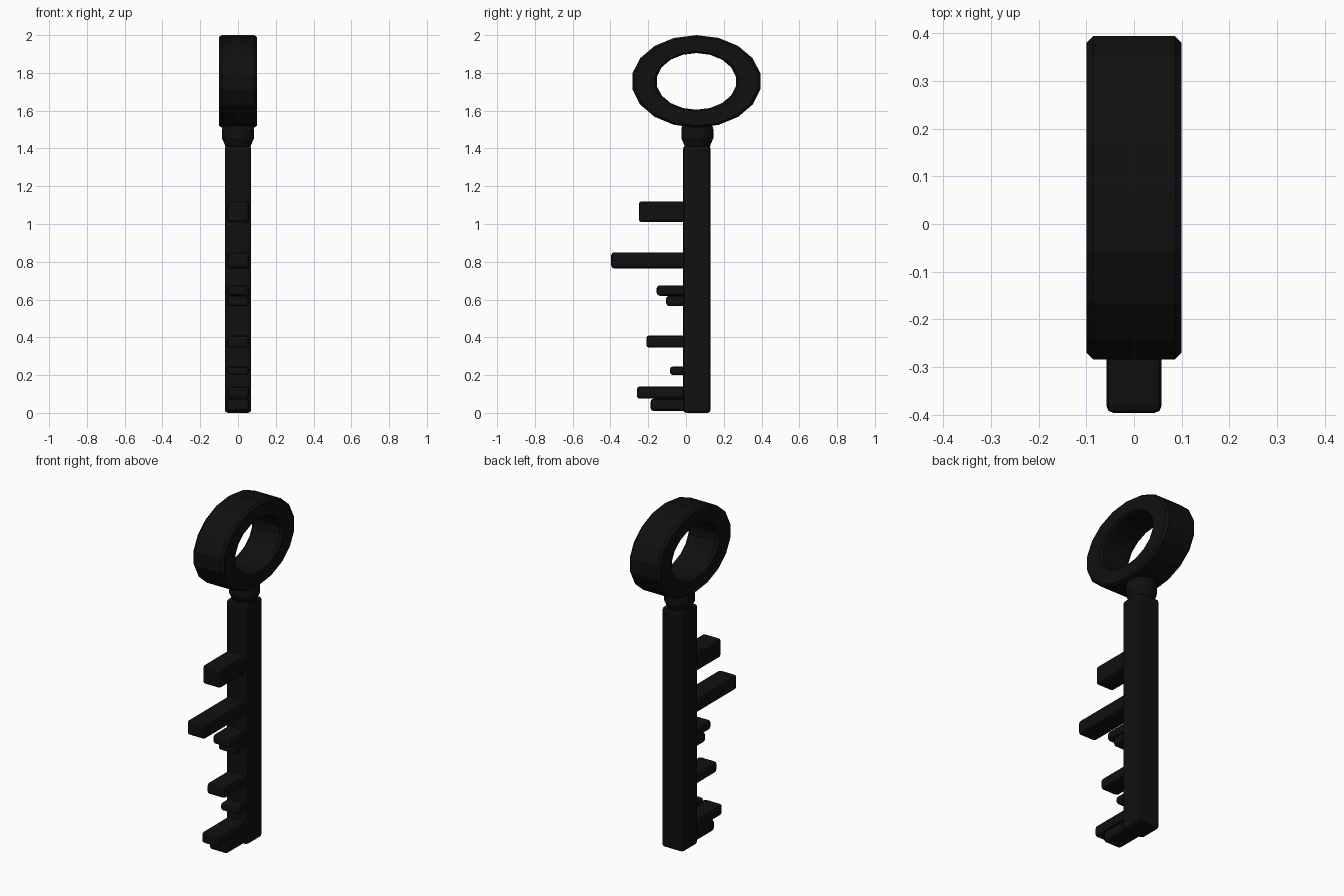
import bpy
import bmesh
from math import cos, sin, tau

if "Cube" in bpy.data.objects:
    bpy.data.objects.remove(bpy.data.objects["Cube"], do_unlink=True)

BLACK = (0.005, 0.005, 0.005, 1)
black = bpy.data.materials.new("black_iron")
black.use_nodes = True
black.diffuse_color = BLACK
black.node_tree.nodes["Principled BSDF"].inputs["Base Color"].default_value = BLACK
AXIS_Y = 0.06


def finish(name, bm, bevel=0):
    bmesh.ops.recalc_face_normals(bm, faces=bm.faces)
    mesh = bpy.data.meshes.new(name)
    bm.to_mesh(mesh)
    bm.free()
    mesh.materials.append(black)
    obj = bpy.data.objects.new(name, mesh)
    bpy.context.collection.objects.link(obj)
    if bevel:
        mod = obj.modifiers.new("chamfer", "BEVEL")
        mod.width = bevel
        mod.segments = 2
        mod.limit_method = "ANGLE"
        mod.angle_limit = 0.7
    return obj


def box(name, half_x, y0, y1, z0, z1, bevel):
    bm = bmesh.new()
    bmesh.ops.create_cube(bm, size=1)
    for v in bm.verts:
        v.co.x *= 2 * half_x
        v.co.y = (y0 + y1) / 2 + v.co.y * (y1 - y0)
        v.co.z = (z0 + z1) / 2 + v.co.z * (z1 - z0)
    return finish(name, bm, bevel)


def bridge_loops(bm, loops, close=False):
    pairs = list(zip(loops, loops[1:]))
    if close:
        pairs.append((loops[-1], loops[0]))
    for a, b in pairs:
        n = len(a)
        for i in range(n):
            j = (i + 1) % n
            bm.faces.new((a[i], a[j], b[j], b[i]))


# Square shaft
box("shaft", 0.07, AXIS_Y - 0.075, AXIS_Y + 0.07, 0, 1.415, 0.016)

# Teeth: bottom, top and front tip
teeth = [(0.01, 0.075, -0.187), (0.075, 0.14, -0.26), (0.2, 0.245, -0.085),
         (0.345, 0.41, -0.21), (0.565, 0.62, -0.105), (0.62, 0.675, -0.155),
         (0.765, 0.85, -0.396), (1.01, 1.12, -0.25)]
for i, (z0, z1, tip) in enumerate(teeth):
    box(f"tooth_{i + 1}", 0.058, tip, AXIS_Y, z0, z1, 0.015)

# Round collar that flares out below the bow
bm = bmesh.new()
loops = [[bm.verts.new((r * cos(tau * i / 16), AXIS_Y + r * sin(tau * i / 16), z))
          for i in range(16)]
         for r, z in ((0.065, 1.40), (0.07, 1.42), (0.085, 1.455), (0.085, 1.50), (0.075, 1.54))]
bridge_loops(bm, loops)
bm.faces.new(loops[0])
bm.faces.new(loops[-1])
finish("collar", bm)

# Oval bow with a chamfered rectangular section
bm = bmesh.new()
SIDES = 18
CH = 0.014
section = [(-0.1 + CH, 0), (0.1 - CH, 0), (0.1, CH), (0.1, 0.12),
           (0.1 - CH, 0.132), (-0.1 + CH, 0.132), (-0.1, 0.12), (-0.1, CH)]
loops = []
for x, inset in section:
    ry, rz = 0.344 - inset, 0.245 - inset * 0.72
    loops.append([bm.verts.new((x, 0.055 + ry * cos(tau * (i + 0.5) / SIDES),
                                1.755 + rz * sin(tau * (i + 0.5) / SIDES)))
                  for i in range(SIDES)])
bridge_loops(bm, loops, close=True)
finish("bow", bm)
